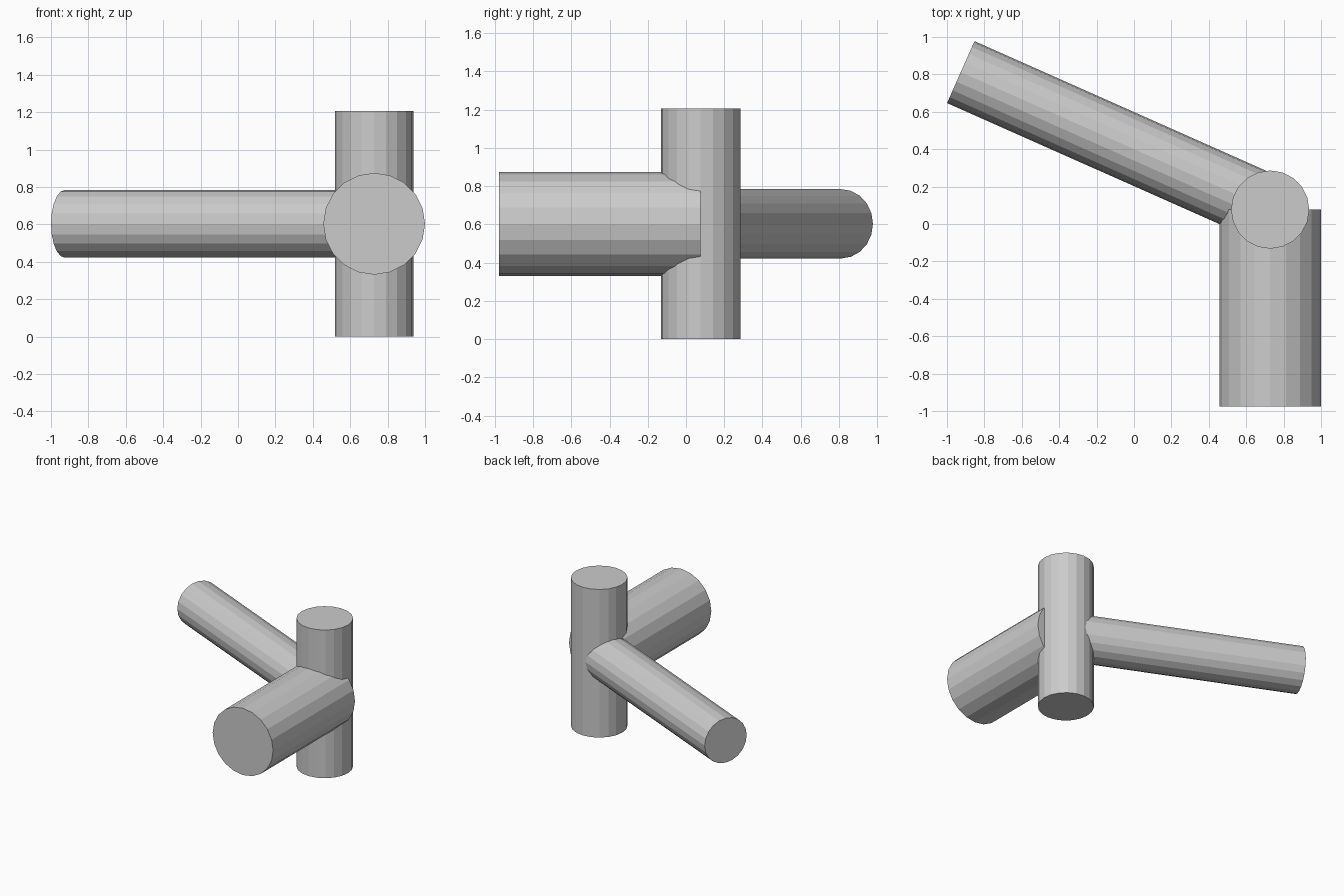
import bpy
from mathutils import Vector

if "Cube" in bpy.data.objects:
    bpy.data.objects.remove(bpy.data.objects["Cube"])

HUB = Vector((0.728, 0.077, 0.603))


def rod(name, start, end, radius):
    """Flat-faced 20-sided cylinder between two points."""
    axis = end - start
    bpy.ops.mesh.primitive_cylinder_add(
        vertices=20, radius=radius, depth=axis.length,
        location=(start + end) / 2,
        rotation=axis.to_track_quat('Z', 'Y').to_euler())
    bpy.context.object.name = name


# Upright post
rod("upright_post", Vector((HUB.x, HUB.y, 0)), Vector((HUB.x, HUB.y, 1.206)), 0.209)
# Thick arm running to the front
rod("front_arm", HUB, Vector((HUB.x, -0.977, HUB.z)), 0.272)
# Long thin arm running to the back left
rod("long_arm", HUB, Vector((-0.926, 0.812, HUB.z)), 0.181)
